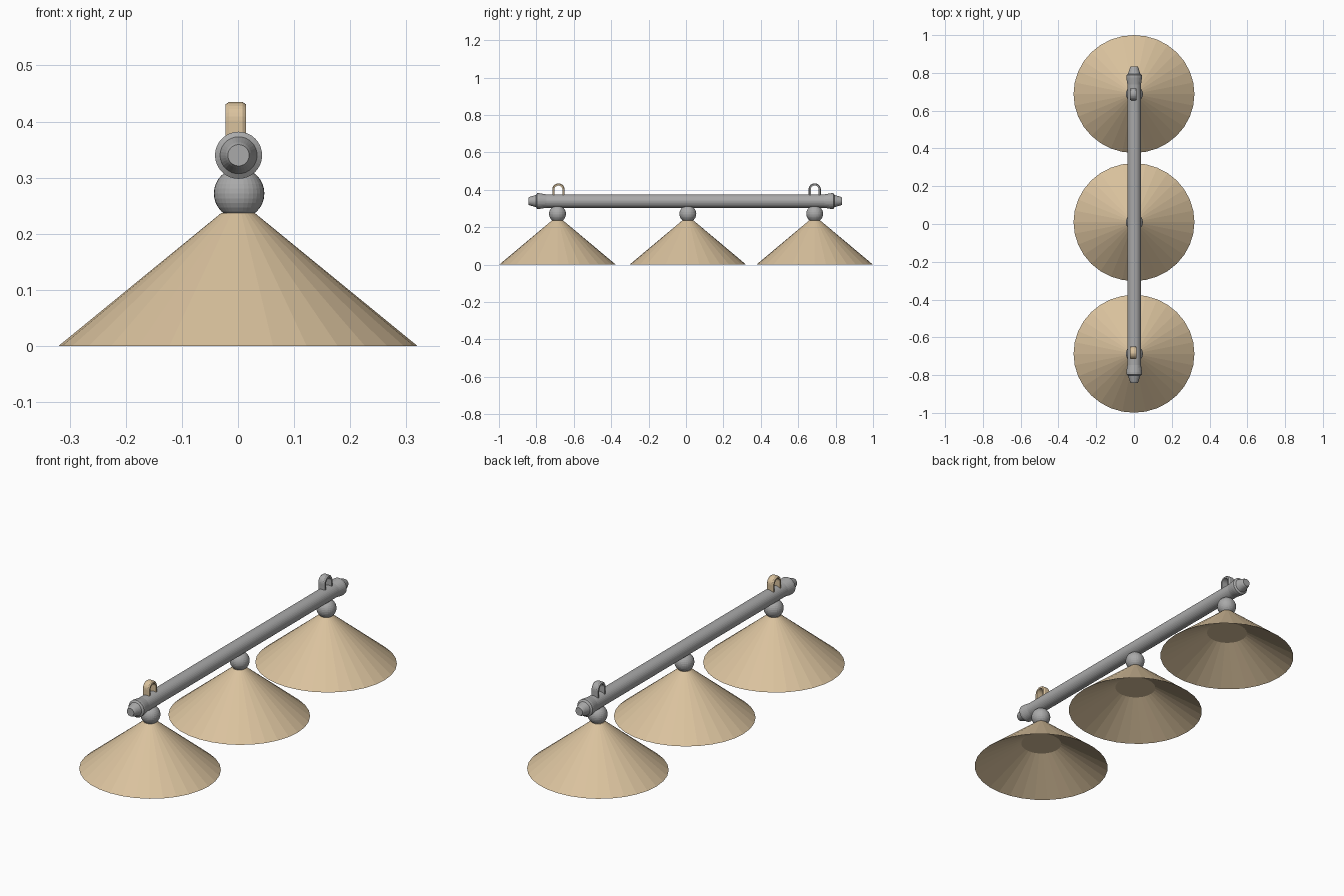
import bpy, bmesh, math
from mathutils import Matrix

if "Cube" in bpy.data.objects:
    bpy.data.objects.remove(bpy.data.objects["Cube"])


def material(name, rgb):
    m = bpy.data.materials.new(name)
    m.diffuse_color = (*rgb, 1)
    m.use_nodes = True
    m.node_tree.nodes["Principled BSDF"].inputs["Base Color"].default_value = m.diffuse_color
    return m


TAN = material("warm tan", (0.70, 0.54, 0.34))
GREY = material("metal grey", (0.40, 0.40, 0.40))


def finish(name, bm, mat):
    bmesh.ops.recalc_face_normals(bm, faces=bm.faces)
    me = bpy.data.meshes.new(name)
    bm.to_mesh(me)
    bm.free()
    me.materials.append(mat)
    ob = bpy.data.objects.new(name, me)
    bpy.context.collection.objects.link(ob)
    return ob


def lathe(name, profile, mat, sides=32, matrix=Matrix()):
    """Revolve (radius, height) points round z; both ends are capped."""
    bm = bmesh.new()
    rings = []
    for r, h in profile:
        rings.append([bm.verts.new((r * math.cos(2 * math.pi * i / sides),
                                    r * math.sin(2 * math.pi * i / sides), h))
                      for i in range(sides)])
    for a, b in zip(rings, rings[1:]):
        for i in range(sides):
            j = (i + 1) % sides
            bm.faces.new((a[i], a[j], b[j], b[i]))
    bm.faces.new(rings[0])
    bm.faces.new(rings[-1])
    bm.transform(matrix)
    return finish(name, bm, mat)


def hook(name, y, mat):
    """Flat-strap arch standing on the bar."""
    outer, inner, zc, foot, half = 0.033, 0.021, 0.402, 0.36, 0.018
    steps = 14
    path = [(1, 0, foot - zc)]
    path += [(math.cos(math.pi * i / steps), math.sin(math.pi * i / steps), 0)
             for i in range(steps + 1)]
    path += [(-1, 0, foot - zc)]
    # strap section: (x, radius), crowned on the outside
    section = [(-half, inner), (-half, outer - 0.004), (-half + 0.006, outer),
               (half - 0.006, outer), (half, outer - 0.004), (half, inner)]
    bm = bmesh.new()
    rows = [[bm.verts.new((x - 0.004, y + r * c, zc + r * s + dz))
             for x, r in section] for c, s, dz in path]
    n = len(section)
    for a, b in zip(rows, rows[1:]):
        for i in range(n):
            j = (i + 1) % n
            bm.faces.new((a[i], a[j], b[j], b[i]))
    bm.faces.new(rows[0])
    bm.faces.new(rows[-1])
    finish(name, bm, mat)


# Conical shades with a shallower hollow inside, and ball joints above them
shade = [(0.03, 0.237), (0.32, 0.0), (0.096, 0.128)]
for label, y in (("front", -0.687), ("middle", 0.010), ("back", 0.688)):
    place = Matrix.Translation((0, y, 0)) @ Matrix.Diagonal((1, 0.975, 1, 1))
    lathe(label + "_shade", shade, TAN, 32, place)
    bm = bmesh.new()
    bmesh.ops.create_uvsphere(bm, u_segments=32, v_segments=16, radius=0.045,
                              matrix=Matrix.Translation((0.002, y, 0.272)))
    finish(label + "_ball_joint", bm, GREY)

# Long bar along y with a collar and tapered finial at each end
half_len = 0.838
end = [(0.019, 0.0), (0.023, 0.008), (0.033, 0.04), (0.042, 0.046),
       (0.042, 0.058), (0.036, 0.095)]
bar = [(r, d - half_len) for r, d in end]
bar += [(r, half_len - d) for r, d in reversed(end)]
lathe("bar", bar, GREY, 32,
      Matrix.Translation((0.001, -0.004, 0.340)) @ Matrix.Rotation(-math.pi / 2, 4, 'X'))

# Hanging hooks
hook("front_hook", -0.682, TAN)
hook("back_hook", 0.688, GREY)
